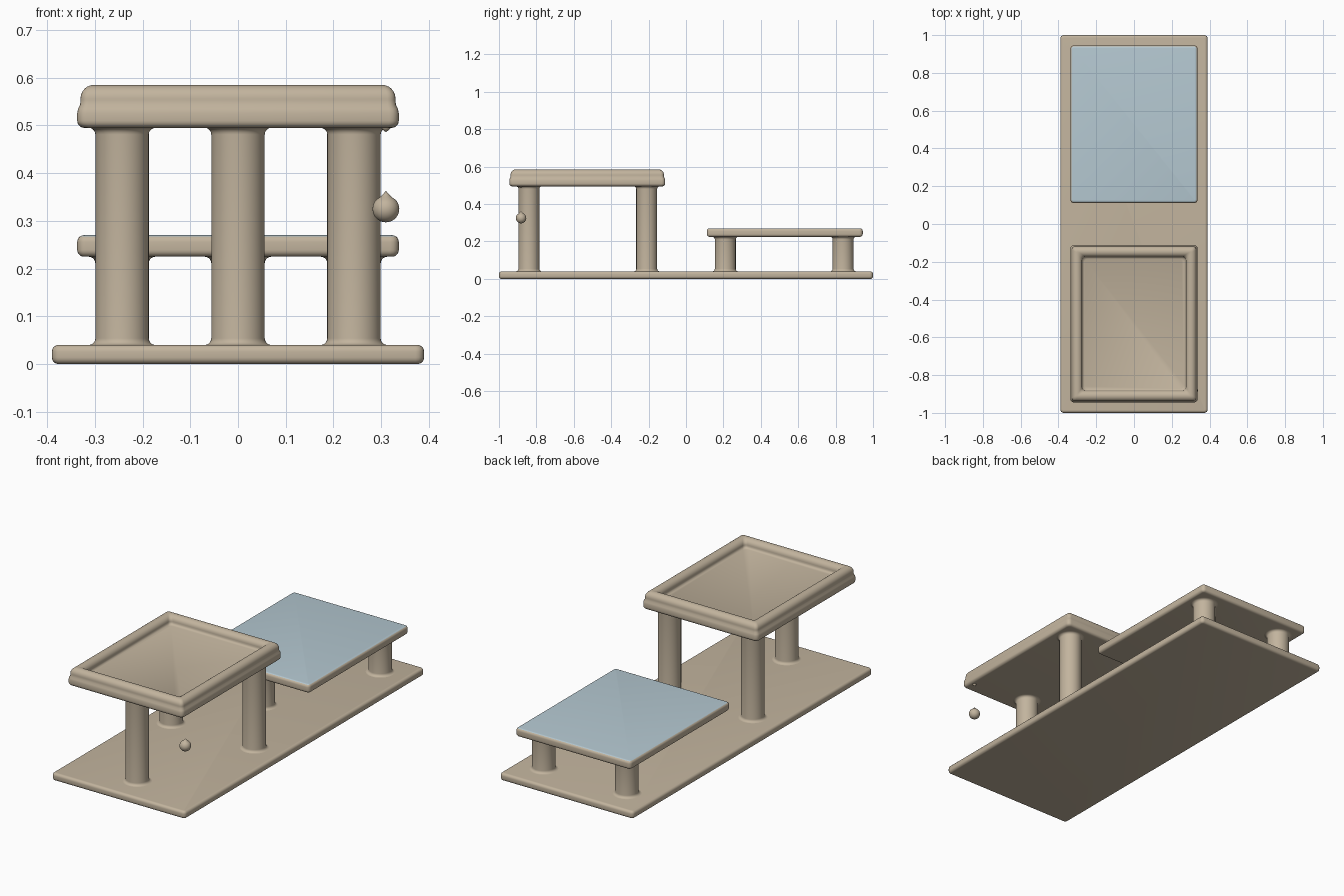
import bpy, bmesh, math

if "Cube" in bpy.data.objects:
    bpy.data.objects.remove(bpy.data.objects["Cube"])


def material(name, rgb):
    m = bpy.data.materials.new(name)
    m.diffuse_color = (*rgb, 1)
    m.use_nodes = True
    m.node_tree.nodes["Principled BSDF"].inputs["Base Color"].default_value = m.diffuse_color
    return m


TAN = material("warm sand", (0.54, 0.455, 0.34))
BLUE = material("pale blue", (0.46, 0.58, 0.64))


def finish(name, bm, loc, mats=(TAN,), angle=40):
    bmesh.ops.recalc_face_normals(bm, faces=bm.faces)
    me = bpy.data.meshes.new(name)
    bm.to_mesh(me)
    bm.free()
    for m in mats:
        me.materials.append(m)
    ob = bpy.data.objects.new(name, me)
    ob.location = loc
    bpy.context.collection.objects.link(ob)
    bpy.ops.object.select_all(action='DESELECT')
    ob.select_set(True)
    bpy.context.view_layer.objects.active = ob
    bpy.ops.object.shade_smooth_by_angle(angle=math.radians(angle))
    return ob


def arc(cd, cz, r, a0, a1, n=5):
    """Arc points in (inset, height) space."""
    return [(cd + r * math.cos(math.radians(a0 + (a1 - a0) * i / n)),
             cz + r * math.sin(math.radians(a0 + (a1 - a0) * i / n))) for i in range(n + 1)]


def loft(hx, hy, profile, radius):
    """Stack rounded rectangles following (inset, height), capped at both ends."""
    bm = bmesh.new()
    rings = []
    for d, z in profile:
        r = radius(d)
        ring = []
        for k, (sx, sy) in enumerate(((1, 1), (-1, 1), (-1, -1), (1, -1))):
            for i in range(5):
                a = math.pi / 2 * (k + i / 4)
                ring.append(bm.verts.new((sx * (hx - d - r) + r * math.cos(a),
                                          sy * (hy - d - r) + r * math.sin(a), z)))
        rings.append(ring)
    n = len(rings[0])
    for a, b in zip(rings, rings[1:]):
        for i in range(n):
            bm.faces.new((a[i], a[(i + 1) % n], b[(i + 1) % n], b[i]))
    bm.faces.new(rings[0])
    bm.faces.new(rings[-1])
    return bm


def slab_profile(z0, z1, r):
    return arc(r, z0 + r, r, 270, 180) + arc(r, z1 - r, r, 180, 90)


def lathe(name, profile, loc, n=48):
    bm = bmesh.new()
    vs = [bm.verts.new((r, 0, z)) for r, z in profile]
    es = [bm.edges.new(p) for p in zip(vs, vs[1:])]
    bmesh.ops.spin(bm, geom=vs + es, cent=(0, 0, 0), axis=(0, 0, 1),
                   angle=math.tau, steps=n, use_duplicate=False)
    bmesh.ops.remove_doubles(bm, verts=bm.verts, dist=1e-5)
    return finish(name, bm, loc)


# Base board
finish("base_board", loft(0.39, 1.0, slab_profile(0, 0.04, 0.014), lambda d: 0.018 - d), (0, 0, 0))

# Low platform with blue top
low = finish("low_platform", loft(0.337, 0.417, slab_profile(0.225, 0.27, 0.014), lambda d: 0.018 - d),
             (0, 0.528, 0), (TAN, BLUE))
for p in low.data.polygons:
    if p.normal.z > 0.75:
        p.material_index = 1

# High tray: slab edge, stepped rounded rim, recessed floor
tray = (arc(0.015, 0.51, 0.015, 270, 180) + [(0, 0.526), (0.002, 0.535), (0.006, 0.543), (0.007, 0.553)]
        + arc(0.035, 0.557, 0.028, 180, 0, 12)
        + [(0.063, 0.55), (0.066, 0.544), (0.073, 0.54)])
finish("high_tray", loft(0.337, 0.417, tray, lambda d: 0.006 + 0.4 * abs(d - 0.035)), (0, -0.528, 0))


# Posts, flared where they meet the boards
def post(name, x, y, top):
    f, r, z0 = 0.014, 0.056, 0.04
    foot = [(r + f - f * math.sin(a), z0 + f - f * math.cos(a)) for a in [math.pi / 2 * i / 5 for i in range(6)]]
    head = [(q, top + z0 - z) for q, z in reversed(foot)]
    lathe(name, [(0.0, z0 - 0.01), (r + f, z0 - 0.01)] + foot + head
          + [(r + f, top + 0.01), (0.0, top + 0.01)], (x, y, 0))


post("high_post_front", 0, -0.84, 0.495)
post("low_post_front", 0, 0.21, 0.225)
for s, side in ((-1, "left"), (1, "right")):
    post("high_post_" + side, 0.243 * s, -0.21, 0.495)
    post("low_post_" + side, 0.243 * s, 0.84, 0.225)

# Falling drop and the drip it came from
R = 0.028
ball = [(R * math.sin(math.pi * i / 16), -R * math.cos(math.pi * i / 16)) for i in range(13)]
ball[0] = (0, -R)
lathe("falling_drop", ball + [(0.012, 0.025), (0.006, 0.031), (0, 0.038)], (0.31, -0.882, 0.325), 32)
lathe("tray_drip", [(0, -0.009), (0.004, -0.006), (0.01, 0.0), (0.012, 0.01), (0, 0.01)],
      (0.31, -0.882, 0.495), 24)
